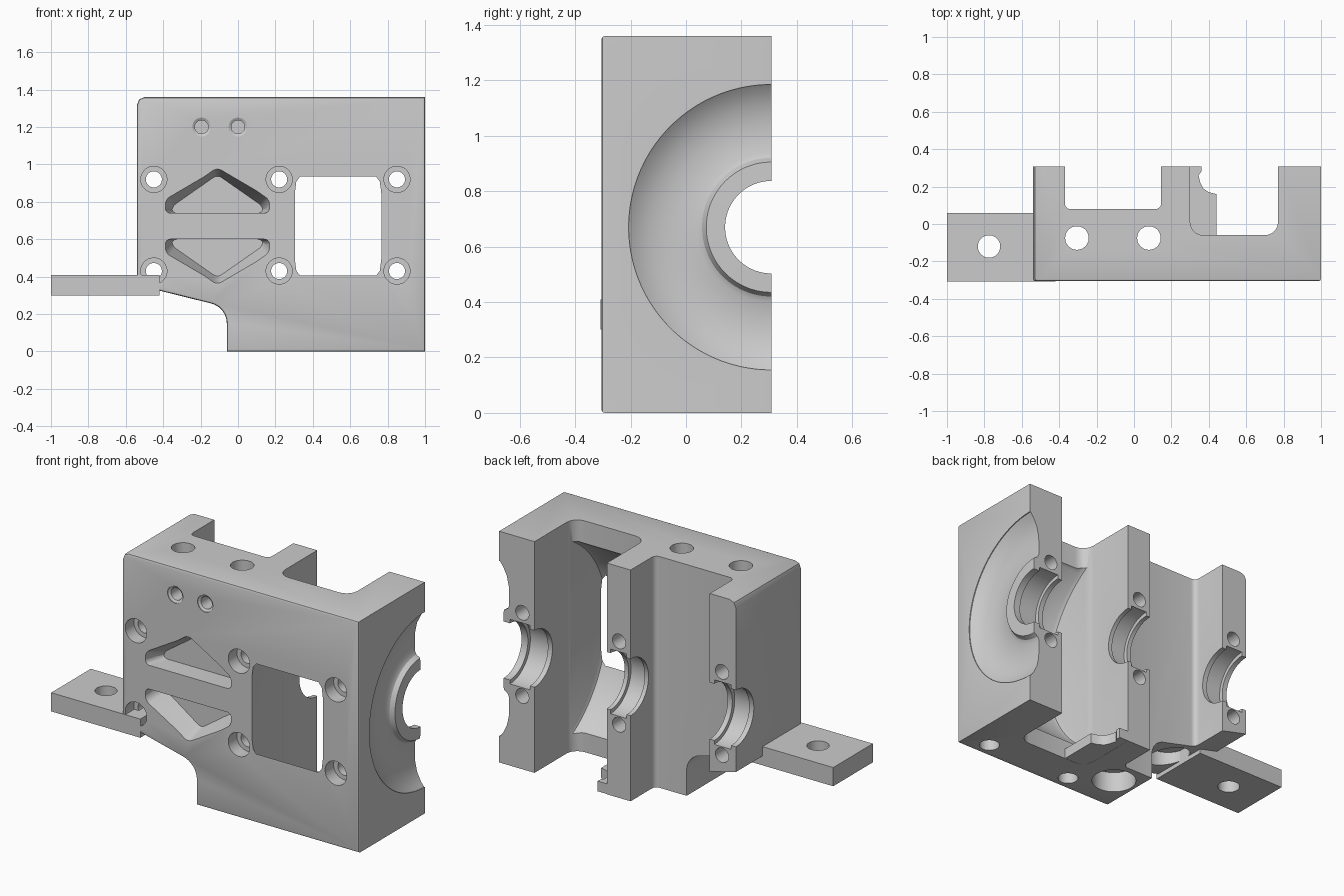
import bpy, bmesh, math
from mathutils import Vector

if "Cube" in bpy.data.objects:
    bpy.data.objects.remove(bpy.data.objects["Cube"], do_unlink=True)

grey = bpy.data.materials.new("matte grey")
grey.use_nodes = True
COLOUR = (0.6, 0.6, 0.6, 1)
grey.diffuse_color = COLOUR
grey.node_tree.nodes["Principled BSDF"].inputs["Base Color"].default_value = COLOUR

AXIS_Y, AXIS_Z = 0.308, 0.67      # shaft axis, parallel to x
BACK, FRONT = 0.308, -0.305


def make(name, bm):
    bmesh.ops.recalc_face_normals(bm, faces=bm.faces)
    if bm.calc_volume(signed=True) < 0:
        bmesh.ops.reverse_faces(bm, faces=bm.faces)
    mesh = bpy.data.meshes.new(name)
    bm.to_mesh(mesh)
    bm.free()
    mesh.materials.append(grey)
    ob = bpy.data.objects.new(name, mesh)
    bpy.context.collection.objects.link(ob)
    return ob


def volume(mesh):
    bm = bmesh.new()
    bm.from_mesh(mesh)
    v = bm.calc_volume(signed=True)
    bm.free()
    return v


def extrude(points, offset):
    """Closed solid from a flat outline swept along an offset."""
    bm = bmesh.new()
    a = [bm.verts.new(p) for p in points]
    b = [bm.verts.new(Vector(p) + Vector(offset)) for p in points]
    bm.faces.new(a)
    bm.faces.new(b[::-1])
    for i in range(len(a)):
        j = (i + 1) % len(a)
        bm.faces.new((a[j], a[i], b[i], b[j]))
    bmesh.ops.recalc_face_normals(bm, faces=bm.faces)
    return bm


def prism(points, start, end):
    """Extrude an x-z outline along y."""
    return extrude([(x, start, z) for x, z in points], (0, end - start, 0))


def bevel(bm, edges, width, segments=5):
    bmesh.ops.bevel(bm, geom=edges, offset=width, segments=segments,
                    profile=0.5, affect='EDGES')


def box(x0, x1, y0, y1, z0, z1, radius=0):
    """Box whose vertical edges may be rounded."""
    bm = prism([(x0, z0), (x1, z0), (x1, z1), (x0, z1)], y0, y1)
    if radius:
        bevel(bm, [e for e in bm.edges
                   if abs(e.verts[0].co.z - e.verts[1].co.z) > 0.01], radius)
    return bm


def lathe(profile, axis, centre, steps=64):
    """Closed solid from (distance along axis, radius) pairs."""
    bm = bmesh.new()
    turn = Vector((0, 0, 1)).rotation_difference(Vector(axis)).to_matrix()
    rings = []
    for h, r in profile:
        ring = []
        for i in range(steps):
            a = math.tau * (i + 0.5) / steps
            p = Vector((r * math.cos(a), r * math.sin(a), h))
            ring.append(bm.verts.new(turn @ p + Vector(centre)))
        rings.append(ring)
    for a, b in zip(rings, rings[1:]):
        for i in range(steps):
            j = (i + 1) % steps
            bm.faces.new((a[i], a[j], b[j], b[i]))
    bm.faces.new(rings[0])
    bm.faces.new(rings[-1])
    return bm


def hole(axis, centre, radius, depth, steps=40):
    return lathe([(0, radius), (depth, radius)], axis, centre, steps)


def cut(target, bm):
    """Subtract a solid, keeping the first solver result that is plausible."""
    cutter = make("cutter", bm)
    cutter.hide_render = True
    before = volume(target.data)
    for solver in ('EXACT', 'MANIFOLD', 'FLOAT'):
        mod = target.modifiers.new("cut", 'BOOLEAN')
        mod.operation, mod.solver, mod.object = 'DIFFERENCE', solver, cutter
        bpy.context.view_layer.update()
        deps = bpy.context.evaluated_depsgraph_get()
        result = bpy.data.meshes.new_from_object(target.evaluated_get(deps))
        target.modifiers.clear()
        if 0.6 * before < volume(result) < before:
            target.data = result
            break
    bpy.data.objects.remove(cutter, do_unlink=True)


def smooth(ob):
    ob.data.shade_smooth()
    ob.data.set_sharp_from_angle(angle=math.radians(30))


# Housing outline with a rounded step at the lower left
outline = [(1, 0), (1, 1.36), (-0.5, 1.36), (-0.528, 1.348), (-0.54, 1.32), (-0.54, 0.355)]
for i in range(9):
    a = math.radians(75 - 75 * i / 8)
    outline.append((-0.17 + 0.11 * math.cos(a), 0.15 + 0.11 * math.sin(a)))
outline.append((-0.06, 0))
bm = prism(outline, FRONT, BACK)
bevel(bm, [e for e in bm.edges if all(v.co.y < FRONT + 0.001 for v in e.verts)], 0.012, 2)
housing = make("housing", bm)

# Open bays between the three walls
cut(housing, box(-0.37, 0.145, 0.08, 0.6, -0.2, 1.6, 0.03))
cut(housing, box(0.30, 0.77, -0.06, 0.6, -0.2, 1.6, 0.07))

# Round wheel clearance, which breaks through the front as a window
R = 0.668
cut(housing, lathe([(0.304, R - 0.03), (0.312, R - 0.01), (0.332, R),
                    (0.738, R), (0.758, R - 0.01), (0.766, R - 0.03)],
                   (1, 0, 0), (0, AXIS_Y, AXIS_Z), 128))

# Dished recess with raised hub on the right-hand wall
cut(housing, lathe([(1.05, 0.515), (0.995, 0.515), (0.975, 0.49), (0.95, 0.44),
                    (0.937, 0.38), (0.935, 0.27), (0.945, 0.25), (0.97, 0.235),
                    (0.972, 0.15)],
                   (1, 0, 0), (0, AXIS_Y, AXIS_Z), 96))

# Shaft bore and a bearing groove in each wall
cut(housing, hole((1, 0, 0), (-0.7, AXIS_Y, AXIS_Z), 0.167, 1.9, 64))
for x0, x1 in ((-0.51, -0.40), (0.17, 0.275), (0.80, 0.93)):
    cut(housing, hole((1, 0, 0), (x0, AXIS_Y, AXIS_Z), 0.19, x1 - x0, 64))

# Clamp bolt holes with counterbores
for x in (-0.45, 0.22, 0.85):
    for z in (0.43, 0.92):
        cut(housing, lathe([(-0.1, 0.07), (0.08, 0.07), (0.08, 0.043), (0.8, 0.043)],
                           (0, 1, 0), (x, FRONT, z), 32))

# Mirrored tapered pockets in the front
outer = [(-0.40, 0.07), (-0.40, 0.155), (-0.11, 0.325), (0.18, 0.155), (0.18, 0.07)]
for side in (1, -1):
    bm = prism([(x, AXIS_Z + side * h) for x, h in outer], FRONT - 0.04, FRONT + 0.12)
    for v in bm.verts:
        if v.co.y > FRONT:
            v.co.x = -0.11 + (v.co.x + 0.11) * 0.84
            h = abs(v.co.z - AXIS_Z)
            if h > 0.1:
                v.co.z = AXIS_Z + side * (h - 0.05)
    bevel(bm, [e for e in bm.edges
               if abs(e.verts[0].co.y - e.verts[1].co.y) > 0.1], 0.025, 4)
    cut(housing, bm)

# Small blind holes above the pockets
for x in (-0.195, 0.0):
    cut(housing, lathe([(-0.05, 0.05), (0.004, 0.05), (0.012, 0.036), (0.12, 0.036)],
                       (0, 1, 0), (x, FRONT, 1.2), 32))

# Vertical rod holes, widened at the underside
for x, top in ((-0.305, 0.39), (0.08, 0.12)):
    cut(housing, hole((0, 0, 1), (x, -0.075, -0.1), 0.063, 1.6))
    cut(housing, hole((0, 0, 1), (x, -0.075, -0.1), 0.12, top + 0.1))
for x in (0.29, 0.85):
    cut(housing, hole((0, 0, 1), (x, -0.215, -0.1), 0.055, 0.2))
smooth(housing)

# Small curved lip at the foot of the middle wall
lip_plan = [(0.28, -0.07), (0.44, -0.07), (0.44, 0.16), (0.40, 0.17), (0.37, 0.19),
            (0.355, 0.22), (0.345, 0.26), (0.36, 0.28), (0.36, 0.307), (0.28, 0.307)]
smooth(make("wall_lip", extrude([(x, y, 0.001) for x, y in lip_plan], (0, 0, 0.06))))

# Mounting tab with its screw hole
tab = make("mounting_tab", box(-1, -0.42, -0.308, 0.06, 0.30, 0.41))
cut(tab, hole((0, 0, 1), (-0.775, -0.12, 0.2), 0.06, 0.4))
smooth(tab)
